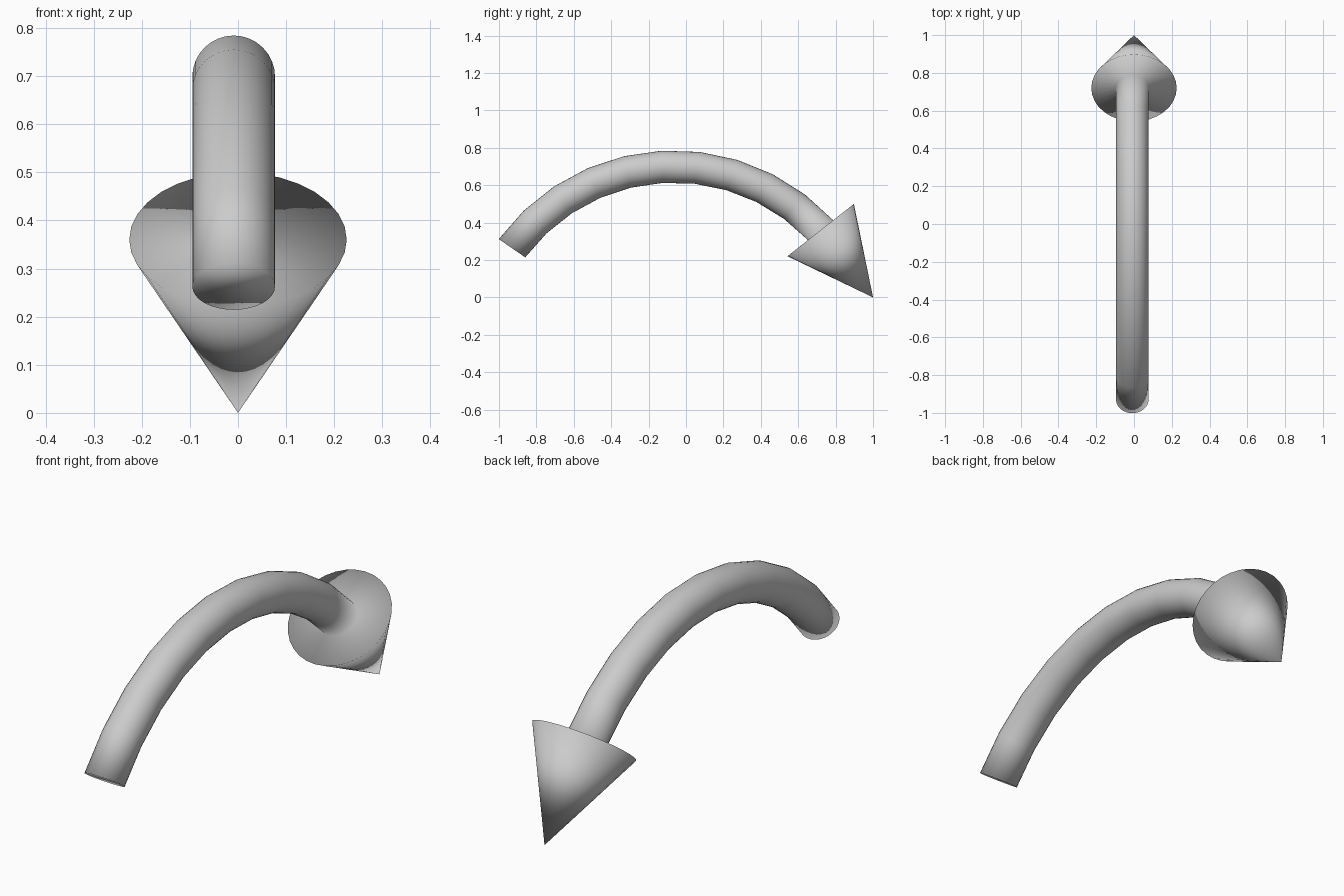
import bpy, bmesh, math
from mathutils import Vector

if "Cube" in bpy.data.objects:
    bpy.data.objects.remove(bpy.data.objects["Cube"])

SIDES = 32
STEPS = 10
CENTRE_Y, CENTRE_Z, ARC_R = -0.065, -0.375, 1.075

bm = bmesh.new()


def ring(centre, tilt, radius):
    """Circle of vertices whose plane normal is the arc tangent at this tilt."""
    side = Vector((1, 0, 0))
    out = Vector((0, math.sin(tilt), math.cos(tilt)))
    verts = []
    for i in range(SIDES):
        a = 2 * math.pi * i / SIDES
        verts.append(bm.verts.new(centre + radius * (math.cos(a) * side + math.sin(a) * out)))
    return verts


def bridge(a, b):
    for i in range(SIDES):
        j = (i + 1) % SIDES
        bm.faces.new((a[i], a[j], b[j], b[i]))


# Curved shaft
rings = []
for k in range(STEPS + 1):
    t = k / STEPS
    ang = math.radians(-53.6 + t * (46.9 + 53.6))
    tilt = math.radians(-55.5 + t * (52.1 + 55.5))
    c = Vector((-0.009, CENTRE_Y + ARC_R * math.sin(ang), CENTRE_Z + ARC_R * math.cos(ang)))
    rings.append(ring(c, tilt, 0.086))
for a, b in zip(rings, rings[1:]):
    bridge(a, b)
bm.faces.new(rings[0])

# Arrow head: flat shoulder, then cone to the tip
rim = ring(Vector((0, 0.72, 0.36)), math.radians(51.8), 0.226)
bridge(rings[-1], rim)
tip = bm.verts.new((0, 1, 0))
for i in range(SIDES):
    bm.faces.new((rim[i], rim[(i + 1) % SIDES], tip))

bmesh.ops.recalc_face_normals(bm, faces=bm.faces[:])
for f in bm.faces:
    f.smooth = True

mesh = bpy.data.meshes.new("curved_arrow")
bm.to_mesh(mesh)
bm.free()
obj = bpy.data.objects.new("curved_arrow", mesh)
bpy.context.collection.objects.link(obj)
